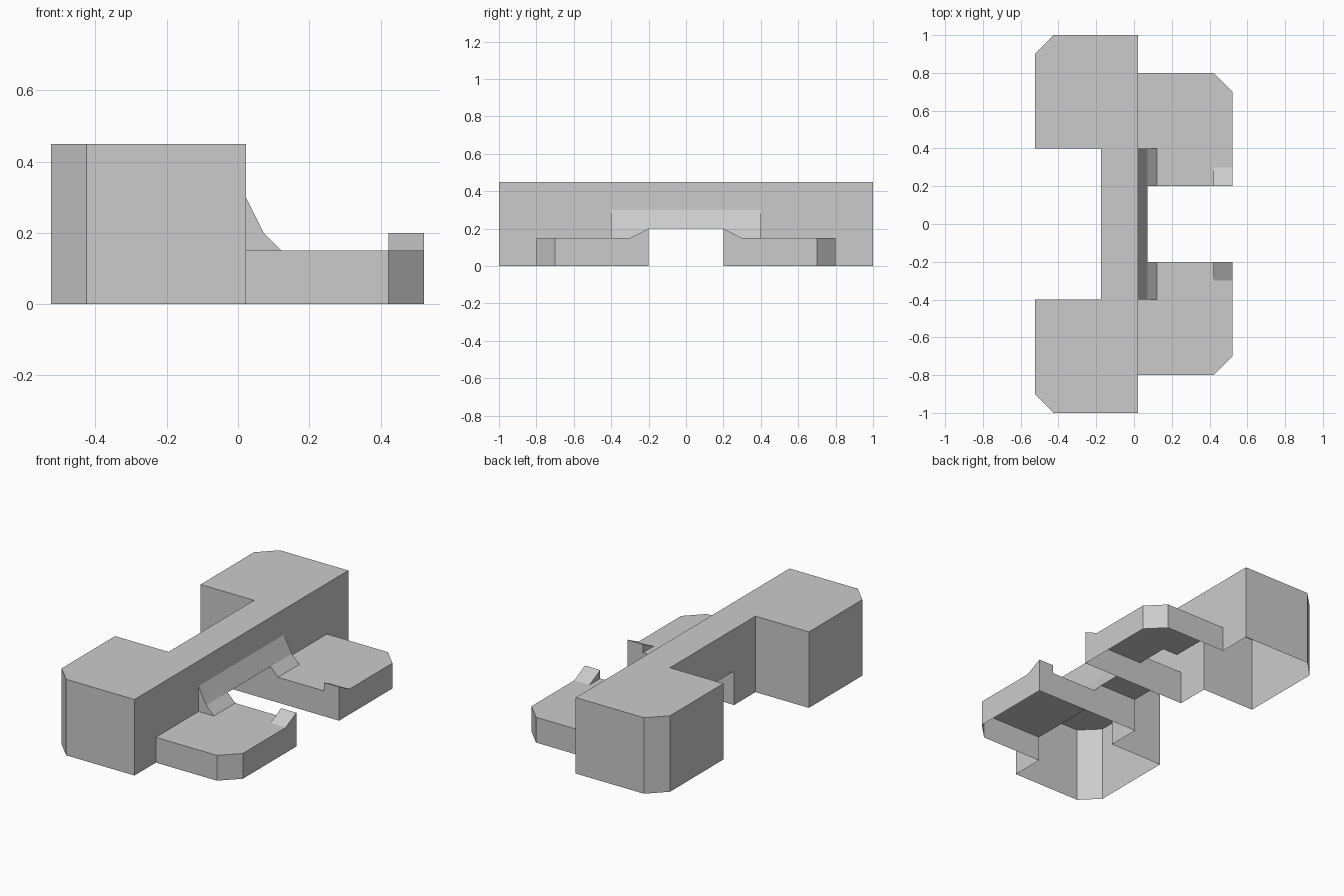
import bpy, bmesh
from mathutils import Vector

if "Cube" in bpy.data.objects:
    bpy.data.objects.remove(bpy.data.objects["Cube"])

FLOOR = -0.1   # solids start below ground, then get trimmed open at z = 0
FRONT = 0.022  # plane where the tall body meets the low pads


def prism(name, points, sweep):
    """Extrude a planar outline of 3D points along a sweep vector."""
    bm = bmesh.new()
    face = bm.faces.new([bm.verts.new(p) for p in points])
    ext = bmesh.ops.extrude_face_region(bm, geom=[face], use_keep_orig=True)
    verts = [g for g in ext["geom"] if isinstance(g, bmesh.types.BMVert)]
    bmesh.ops.translate(bm, verts=verts, vec=Vector(sweep))
    bmesh.ops.recalc_face_normals(bm, faces=bm.faces)
    mesh = bpy.data.meshes.new(name)
    bm.to_mesh(mesh)
    bm.free()
    obj = bpy.data.objects.new(name, mesh)
    bpy.context.collection.objects.link(obj)
    return obj


def plan(name, half, top):
    """Prism from half a floor plan (y > 0), mirrored across y."""
    outline = half + [(x, -y) for x, y in reversed(half)]
    return prism(name, [(x, y, FLOOR) for x, y in outline], (0, 0, top - FLOOR))


def side(name, profile, half_width):
    """Prism from an x/z profile, centred on y = 0."""
    return prism(name, [(x, -half_width, z) for x, z in profile],
                 (0, 2 * half_width, 0))


# Tall C-shaped body
body = plan("body_shell", [(FRONT, 1), (-0.425, 1), (-0.525, 0.9),
                           (-0.525, 0.4), (-0.175, 0.4)], 0.45)

# Low front pads, as one slab that the passage later divides
pads = plan("front_pads", [(-0.05, 0.8), (0.422, 0.8), (0.522, 0.7)], 0.15)

# Sloped transition between body and pads
slope = side("slope", [(-0.06, FLOOR / 2), (0.122, FLOOR / 2), (0.122, 0.15),
                       (0.072, 0.2), (FRONT, 0.3), (-0.06, 0.3)], 0.4)

# Raised lips at the front inner corners
lips = prism("lips", [(0.422, y, z) for y, z in
                      [(-0.3, 0.05), (0.3, 0.05), (0.3, 0.15), (0.2, 0.2),
                       (-0.2, 0.2), (-0.3, 0.15)]], (0.1, 0, 0))

# Passage under the bridge and between the pads
passage = side("passage_cutter", [(-0.4, -0.2), (0.7, -0.2), (0.7, 0.4),
                                  (0.3, 0.4), (0.3, 0.2), (-0.4, 0.2)], 0.2)

helpers = [(pads, "UNION"), (slope, "UNION"), (lips, "UNION"),
           (passage, "DIFFERENCE")]
for tool, op in helpers:
    tool.hide_render = True
    mod = body.modifiers.new(tool.name, "BOOLEAN")
    mod.operation = op
    mod.solver = "EXACT"
    mod.object = tool

# Bake the booleans and trim at the ground, leaving the underside open
bpy.context.view_layer.update()
deps = bpy.context.evaluated_depsgraph_get()
bm = bmesh.new()
bm.from_mesh(bpy.data.meshes.new_from_object(body.evaluated_get(deps)))
bmesh.ops.bisect_plane(bm, geom=bm.verts[:] + bm.edges[:] + bm.faces[:],
                       plane_co=(0, 0, 0), plane_no=(0, 0, 1), clear_inner=True)
bmesh.ops.remove_doubles(bm, verts=bm.verts, dist=1e-4)
body.modifiers.clear()
bm.to_mesh(body.data)
bm.free()
for tool, _ in helpers:
    bpy.data.objects.remove(tool)
